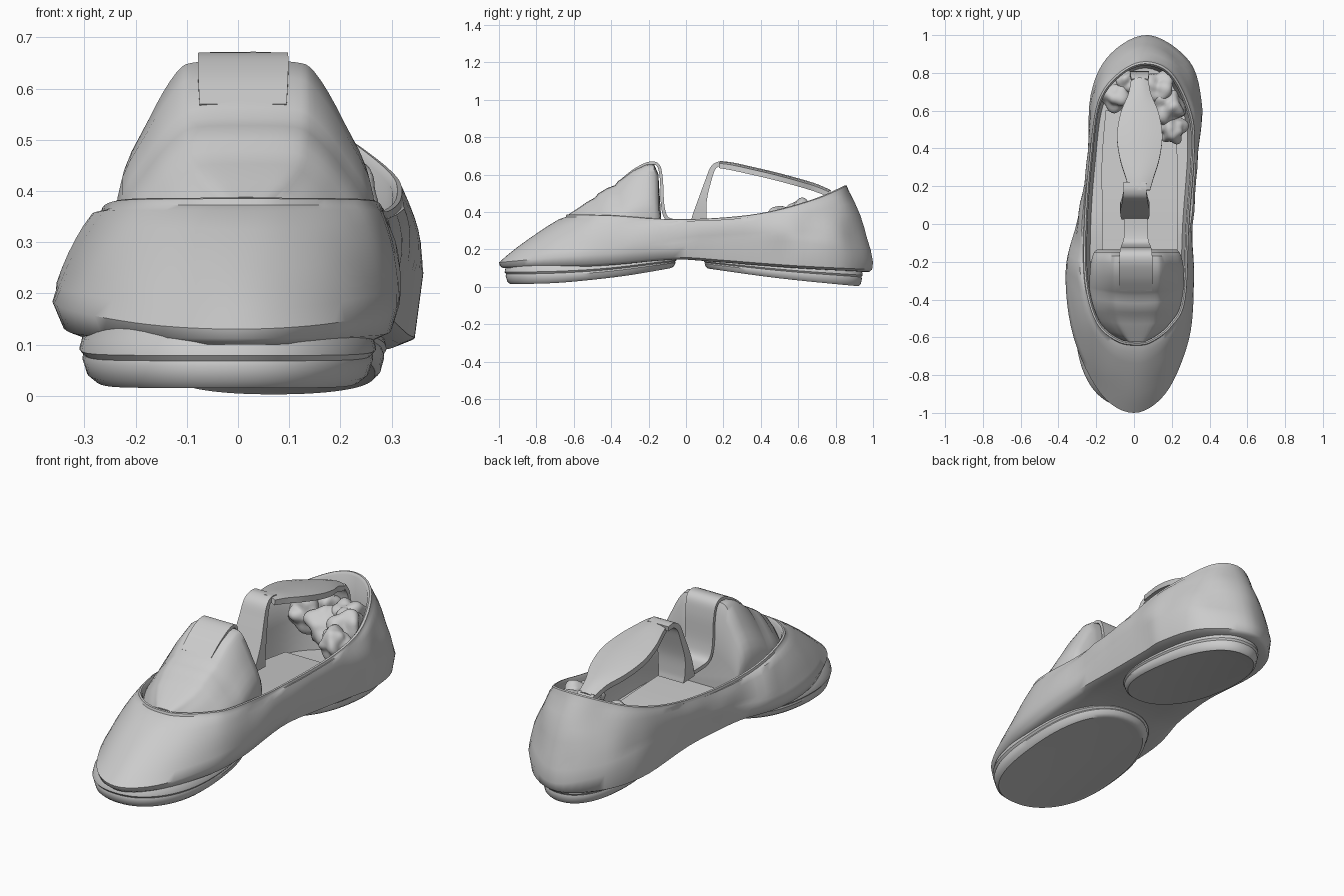
import bpy, math
from mathutils import Vector, noise

old = bpy.data.objects.get("Cube")
if old:
    bpy.data.objects.remove(old)

grey = bpy.data.materials.new("soft grey")
grey.use_nodes = True
grey.diffuse_color = (0.6, 0.6, 0.6, 1)
grey.node_tree.nodes["Principled BSDF"].inputs["Base Color"].default_value = (0.6, 0.6, 0.6, 1)


def make(name, verts, faces, angle=40):
    mesh = bpy.data.meshes.new(name)
    mesh.from_pydata([tuple(v) for v in verts], [], faces)
    mesh.materials.append(grey)
    obj = bpy.data.objects.new(name, mesh)
    bpy.context.collection.objects.link(obj)
    bpy.ops.object.select_all(action='DESELECT')
    obj.select_set(True)
    bpy.context.view_layer.objects.active = obj
    bpy.ops.object.mode_set(mode='EDIT')
    bpy.ops.mesh.select_all(action='SELECT')
    bpy.ops.mesh.normals_make_consistent(inside=False)
    bpy.ops.object.mode_set(mode='OBJECT')
    bpy.ops.object.shade_smooth_by_angle(angle=math.radians(angle))
    return obj


def loft(name, rings, caps=True, angle=40):
    n = len(rings[0])
    faces = [(r * n + i, r * n + (i + 1) % n, (r + 1) * n + (i + 1) % n, (r + 1) * n + i)
             for r in range(len(rings) - 1) for i in range(n)]
    if caps:
        faces += [tuple(range(n)), tuple(range((len(rings) - 1) * n, len(rings) * n))]
    return make(name, [p for ring in rings for p in ring], faces, angle)


def curve(points, closed=True, steps=6):
    """Smooth curve through the points."""
    pts = [Vector(p) for p in points]
    n = len(pts)
    get = (lambda i: pts[i % n]) if closed else (lambda i: pts[max(0, min(n - 1, i))])
    out = []
    for i in range(n if closed else n - 1):
        a, b, c, d = (get(i + k) for k in (-1, 0, 1, 2))
        for s in range(steps):
            t = s / steps
            out.append(0.5 * (2 * b + (c - a) * t + (2 * a - 5 * b + 4 * c - d) * t * t
                              + (3 * b - a - 3 * c + d) * t ** 3))
    return out if closed else out + [pts[-1]]


def level(points):
    """Smooth height as a function of y."""
    line = curve(points, False)

    def at(y):
        if y <= line[0].x:
            return line[0].y
        for p, q in zip(line, line[1:]):
            if y <= q.x:
                return p.y + (q.y - p.y) * (y - p.x) / max(q.x - p.x, 1e-6)
        return line[-1].y
    return at


# Plan outlines, from the toe round the left side to the heel and back
outer = curve([(0, -1), (.165, -.9), (.28, -.65), (.315, -.4), (.31, 0), (.345, .45),
               (.36, .63), (.295, .86), (.08, 1), (-.125, .9), (-.23, .68), (-.245, .3),
               (-.3, .02), (-.362, -.25), (-.32, -.6), (-.175, -.9)])
mouth = curve([(.02, -.64), (.1, -.62), (.2, -.54), (.27, -.4), (.29, 0), (.32, .4),
               (.3, .6), (.2, .8), (.06, .86), (-.08, .8), (-.19, .65), (-.235, .35),
               (-.262, .02), (-.26, -.3), (-.2, -.52), (-.09, -.62)])
rim = level([(-.64, .385), (-.4, .38), (-.1, .36), (.2, .368), (.45, .4), (.7, .47), (.86, .54)])
wide = level([(-1, .13), (-.6, .165), (-.2, .19), (.1, .23), (.6, .24), (.9, .17), (1, .13)])
base = level([(-1, .1), (-.5, .11), (-.15, .14), (0, .145), (.2, .13), (.6, .1), (1, .08)])


def shrink(ring, sx, sy, height):
    return [Vector((.02 + (p.x - .02) * sx, p.y * sy, height(p.y))) for p in ring]


def side(f, bulge):
    out = []
    for p, q in zip(outer, mouth):
        v = Vector((*p.lerp(q, f), wide(p.y) + (rim(q.y) - wide(p.y)) * f))
        d = Vector((p.x * 2, p.y * .6, .3)).normalized()
        crease = noise.noise(v * 7) * .012 * (1 if p.y > -.3 else .3)
        out.append(v + d * (bulge + crease))
    return out


# Upper: underside, outside wall, rolled rim, lining and insole
upper = [shrink(outer, 0, .9, base), shrink(outer, .55, .94, base), shrink(outer, .86, .98, base),
         shrink(outer, .95, .995, lambda y: base(y) + .012), shrink(outer, 1, 1, wide)]
upper += [side(f, .012 * math.sin(math.pi * f)) for f in (.15, .3, .45, .6, .75, .9)]
upper += [shrink(mouth, sx, sy, lambda y, d=d: rim(y) + d)
          for sx, sy, d in ((1.01, 1.005, -.012), (1, 1, 0), (.97, .987, .002), (.94, .975, -.012))]
upper += [shrink(mouth, .93, .98, lambda y: (rim(y) + base(y)) / 2 + .03),
          shrink(mouth, .88, .96, lambda y: base(y) + .05),
          shrink(mouth, 0, .9, lambda y: base(y) + .045)]
loft("shoe_upper", upper, False, 50)


# Front sole and heel sole, each a welt over a shallow groove over a tread
def sole(name, cx, cy, w, h, bottom):
    rings = []
    for s, f in ((.9, 1.1), (.98, .85), (1, .6), (.97, .5), (.98, .4), (.95, .12), (.9, 0), (.85, .03)):
        ring = []
        for i in range(72):
            t = math.tau * i / 72
            c, d = math.cos(t), math.sin(t)
            x = cx + w * s * math.copysign(abs(c) ** .9, c)
            y = cy + h * (1 - (1 - s) * w / h) * math.copysign(abs(d) ** .85, d)
            z = bottom(y)
            ring.append(Vector((x, y, z + (base(y) + .02 - z) * f)))
        rings.append(ring)
    loft(name, rings, True, 35)


sole("front_sole", -.02, -.51, .29, .46, level([(-1, .015), (-.7, .02), (-.35, .055), (-.05, .105)]))
sole("heel_sole", .07, .52, .22, .425, level([(.1, .1), (.5, .045), (.95, 0)]))

# Forefoot block with two stepped folds, lofted from front to back
rings = []
for y, z, w, top in ((-.625, .385, .09, .05), (-.58, .415, .16, .09), (-.53, .45, .205, .12),
                     (-.485, .475, .23, .13), (-.47, .495, .235, .13), (-.42, .525, .245, .135),
                     (-.38, .54, .25, .135), (-.365, .56, .25, .135), (-.28, .62, .25, .135),
                     (-.21, .652, .245, .135), (-.17, .65, .235, .13), (-.148, .6, .225, .125),
                     (-.135, .4, .21, .12)):
    rise = z - .2
    half = curve([(w * .9, .2), (w, .2 + rise * .45), ((w + top) / 2, .2 + rise * .75),
                  (top, z - .02), (top * .7, z), (0, z + .003)], False, 4)
    rings.append([Vector((.015 + s * p.x, y + .5 * p.x ** 2 * (y < -.3), p.y))
                  for s, part in ((1, half), (-1, half[-2::-1])) for p in part])
loft("forefoot_block", rings, True, 45)


# Bands along a side path; each point is half width, y, z, thickness
def band(name, path, crown=0, middle=.01):
    pts = curve(path, False, 6)
    across = [-1, -.6, 0, .6, 1]
    rings = []
    for i, p in enumerate(pts):
        a, b = pts[max(i - 1, 0)], pts[min(i + 1, len(pts) - 1)]
        n = Vector((0, a.z - b.z, b.y - a.y)).normalized()
        mid = Vector((middle, p.y, p.z))
        row = [(u, .5 - crown * u * u) for u in across] + [(u, -.5 - crown * u * u) for u in across[::-1]]
        rings.append([mid + Vector((u * p.x, 0, 0)) + n * p.w * k for u, k in row])
    loft(name, rings, True, 40)


band("block_strap", [(.085, -.35, .565, .012), (.088, -.28, .621, .014), (.088, -.2, .66, .016),
                     (.085, -.15, .65, .016), (.08, -.132, .58, .016), (.078, -.125, .44, .018),
                     (.07, -.105, .37, .02), (.062, -.05, .35, .02), (.062, .06, .35, .02)])
band("spring_strut", [(.07, .07, .34, .09), (.075, .073, .38, .075), (.078, .09, .47, .045),
                      (.07, .12, .57, .032), (.065, .145, .635, .028), (.06, .18, .658, .025),
                      (.06, .22, .655, .025)], 0, .005)
band("heel_lever", [(.055, .18, .66, .026), (.075, .25, .65, .028), (.105, .35, .628, .028),
                    (.12, .47, .6, .028), (.1, .59, .568, .028), (.06, .69, .538, .028),
                    (.045, .77, .505, .025)], .5, .03)
band("lever_foot", [(.045, .76, .51, .02), (.05, .79, .45, .02), (.05, .8, .3, .02)], 0, .03)

# Raised insole panel
band("insole_panel", [(.2, -.15, .21, .02), (.2, .1, .2, .02), (.2, .35, .18, .02), (.18, .6, .16, .02)], 0, .03)


# Crumpled paper stuffed in the heel
def crumple(name, x, y, z, r):
    bpy.ops.mesh.primitive_ico_sphere_add(subdivisions=4, radius=1, location=(x, y, z))
    obj = bpy.context.object
    obj.name = name
    obj.data.materials.append(grey)
    for v in obj.data.vertices:
        k = 1 + .4 * noise.noise(v.co * 1.3 + Vector((x, y, z)) * 20)
        v.co = Vector(v.co) * r * k
    bpy.ops.object.shade_smooth_by_angle(angle=math.radians(50))


for i, spot in enumerate([(.18, .62, .38, .085), (.2, .5, .35, .075), (.13, .72, .38, .08),
                          (-.08, .68, .36, .085), (-.03, .75, .38, .07), (.05, .66, .33, .1)]):
    crumple(f"paper_wad_{i + 1}", *spot)
